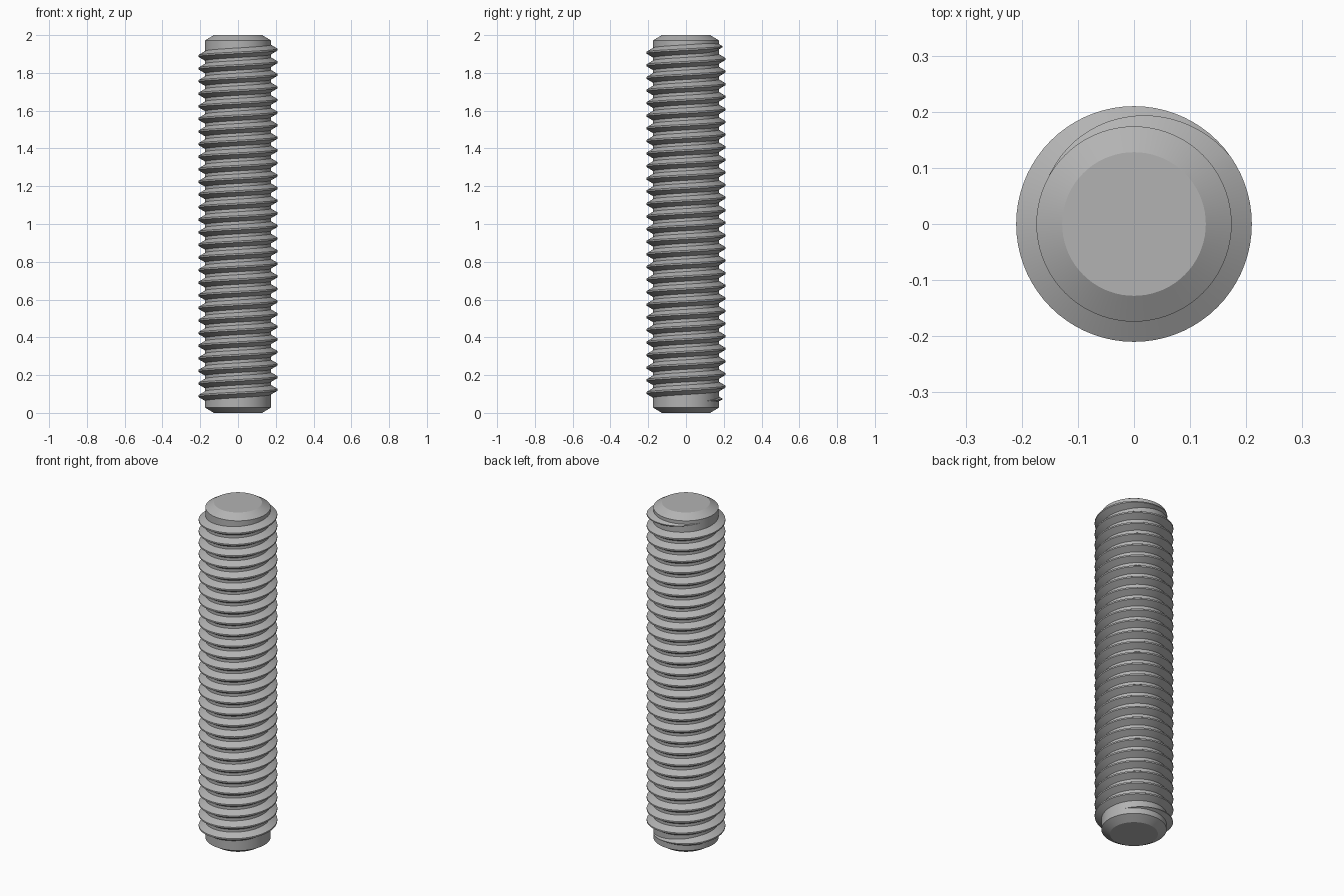
import bpy, bmesh, math

default = bpy.data.objects.get("Cube")
if default:
    bpy.data.objects.remove(default, do_unlink=True)

SEGMENTS = 72               # steps per turn, shared by core and thread
CORE_R, CREST_R, END_R = 0.174, 0.21, 0.128
HEIGHT, CHAMFER = 2.0, 0.028
PITCH = 0.0667
TURNS = 28
FADE = math.radians(115)    # angle over which the thread runs out
START = math.radians(35)
CREST_Z = 0.0725            # crest height at the back on the first turn

steel = bpy.data.materials.new("steel grey")
steel.use_nodes = True
steel.diffuse_color = (0.45, 0.45, 0.45, 1)
steel.node_tree.nodes["Principled BSDF"].inputs["Base Color"].default_value = (0.45, 0.45, 0.45, 1)


def ring_point(bm, r, a, z):
    return bm.verts.new((r * math.cos(a), r * math.sin(a), z))


def finish(bm, name, angle):
    bmesh.ops.recalc_face_normals(bm, faces=bm.faces)
    mesh = bpy.data.meshes.new(name)
    bm.to_mesh(mesh)
    bm.free()
    mesh.materials.append(steel)
    obj = bpy.data.objects.new(name, mesh)
    bpy.context.collection.objects.link(obj)
    bpy.ops.object.select_all(action="DESELECT")
    obj.select_set(True)
    bpy.context.view_layer.objects.active = obj
    bpy.ops.object.shade_smooth_by_angle(angle=math.radians(angle))
    return obj


# Core rod with chamfered ends
bm = bmesh.new()
profile = [(END_R, 0), (CORE_R, CHAMFER), (CORE_R, HEIGHT - CHAMFER), (END_R, HEIGHT)]
rings = [[ring_point(bm, r, math.tau * i / SEGMENTS, z) for i in range(SEGMENTS)]
         for r, z in profile]
for low, high in zip(rings, rings[1:]):
    for i in range(SEGMENTS):
        j = (i + 1) % SEGMENTS
        bm.faces.new((low[i], low[j], high[j], high[i]))
bm.faces.new(rings[0])
bm.faces.new(rings[-1])
finish(bm, "core_rod", 30)

# Helical thread: a trapezoid swept upward, shrinking into the core at both ends
bm = bmesh.new()
end = START + TURNS * math.tau + FADE
steps = round((end - START) / math.tau * SEGMENTS)
sections = []
for i in range(steps + 1):
    a = START + (end - START) * i / steps
    scale = max(0.02, min(1, (a - START) / FADE, (end - a) / FADE))
    z = CREST_Z + PITCH * (a - math.pi / 2) / math.tau
    crest_r = CORE_R + (CREST_R - CORE_R) * scale
    half_root, half_crest = PITCH * 0.39 * scale, PITCH * 0.0625 * scale
    sections.append([ring_point(bm, r, a, z + dz) for r, dz in (
        (CORE_R - 0.001, -half_root), (crest_r, -half_crest),
        (crest_r, half_crest), (CORE_R - 0.001, half_root))])
for s, t in zip(sections, sections[1:]):
    for k in range(4):
        n = (k + 1) % 4
        bm.faces.new((s[k], t[k], t[n], s[n]))
bm.faces.new(sections[0])
bm.faces.new(sections[-1])
finish(bm, "helical_thread", 30)
